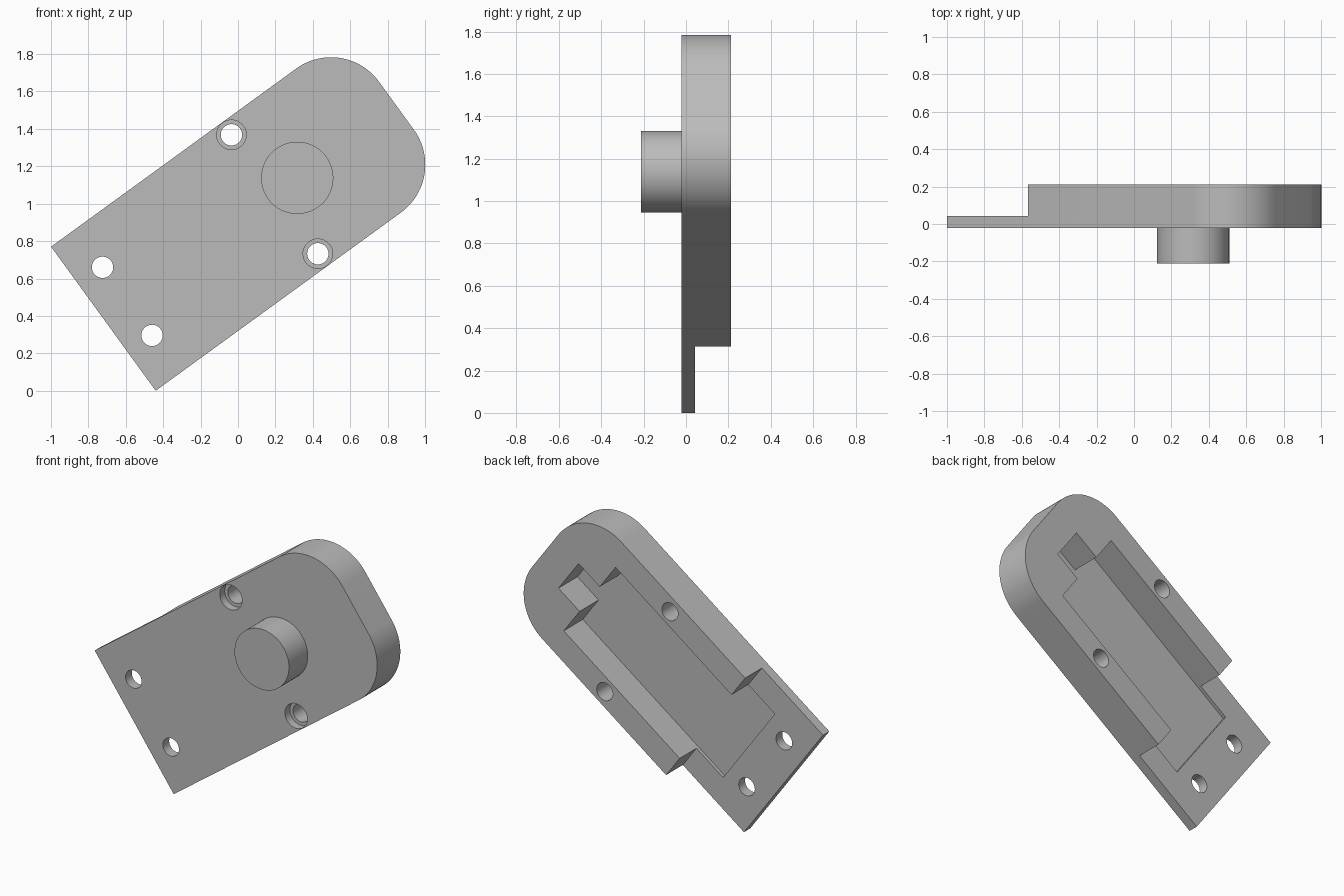
import bpy, bmesh
from math import radians, pi, cos, sin
from mathutils import Matrix, Vector

cube = bpy.data.objects.get("Cube")
if cube:
    bpy.data.objects.remove(cube, do_unlink=True)

# Main dimensions: u runs along the plate, v across it, y is depth
WIDTH, LENGTH, CORNER = 0.952, 1.937, 0.317
FRONT, LEDGE, BACK, FLOOR = -0.022, 0.042, 0.212, 0.02
STEP = 0.535
MID = WIDTH / 2

# Stand the plate upright and tilt it
PLACE = (Matrix.Translation((-0.44, 0, 0)) @ Matrix.Rotation(radians(-36), 4, "Y")
         @ Matrix.Rotation(radians(90), 4, "X"))

grey = bpy.data.materials.new("plain grey")
grey.use_nodes = True
colour = (0.5, 0.5, 0.5, 1)
grey.diffuse_color = colour
grey.node_tree.nodes["Principled BSDF"].inputs["Base Color"].default_value = colour


def extrude(name, outline, y0, y1):
    """Solid from a (u, v) outline, between two depths."""
    bm = bmesh.new()
    face = bm.faces.new([bm.verts.new((u, v, -y1)) for u, v in outline])
    moved = bmesh.ops.extrude_face_region(bm, geom=[face])["geom"]
    verts = [g for g in moved if isinstance(g, bmesh.types.BMVert)]
    bmesh.ops.translate(bm, verts=verts, vec=Vector((0, 0, y1 - y0)))
    bmesh.ops.recalc_face_normals(bm, faces=bm.faces)
    mesh = bpy.data.meshes.new(name)
    bm.to_mesh(mesh)
    bm.free()
    mesh.materials.append(grey)
    ob = bpy.data.objects.new(name, mesh)
    bpy.context.collection.objects.link(ob)
    ob.matrix_world = PLACE
    return ob


def arc(u, v, r, start, end, n):
    return [(u + r * cos(start + (end - start) * i / n),
             v + r * sin(start + (end - start) * i / n)) for i in range(n + 1)]


def disc(u, v, r, n=48):
    return arc(u, v, r, 0, 2 * pi, n)[:-1]


def box(u0, u1, v0, v1):
    return [(u0, v0), (u1, v0), (u1, v1), (u0, v1)]


def select_only(ob):
    bpy.ops.object.select_all(action="DESELECT")
    ob.select_set(True)
    bpy.context.view_layer.objects.active = ob


def cut(body, outline, y0, y1):
    cutter = extrude("cutter", outline, y0, y1)
    cutter.hide_render = True
    mod = body.modifiers.new("cut", "BOOLEAN")
    mod.operation, mod.solver, mod.object = "DIFFERENCE", "EXACT", cutter
    select_only(body)
    bpy.ops.object.modifier_apply(modifier=mod.name)
    bpy.data.objects.remove(cutter, do_unlink=True)


# Housing with two rounded corners
end = LENGTH - CORNER
outline = ([(0, 0)] + arc(end, CORNER, CORNER, -pi / 2, 0, 24)
           + arc(end, WIDTH - CORNER, CORNER, 0, pi / 2, 24) + [(0, WIDTH)])
housing = extrude("housing", outline, FRONT, BACK)

# Thin mounting ledge
cut(housing, box(-0.1, STEP, -0.1, WIDTH + 0.1), LEDGE, BACK + 0.1)

# Pocket with a narrow notch at its far end
half, notch = 0.312, 0.121
pocket = [(0.302, MID - half), (1.55, MID - half), (1.55, MID - notch), (1.735, MID - notch)]
pocket += [(u, WIDTH - v) for u, v in reversed(pocket)]
cut(housing, pocket, FLOOR, BACK + 0.1)

# Screw holes: plain on the ledge, counterbored through the side walls
for side in (-1, 1):
    cut(housing, disc(0.158, MID + side * 0.225, 0.057), FRONT - 0.1, BACK)
    wall_v = MID + side * 0.393
    cut(housing, disc(1.132, wall_v, 0.057), FRONT - 0.1, BACK + 0.1)
    cut(housing, disc(1.132, wall_v, 0.079), FRONT - 0.1, FRONT + 0.05)

# Round boss on the front
boss = extrude("front_boss", disc(1.281, MID, 0.193, 64), -0.212, FRONT + 0.01)

for ob in (housing, boss):
    select_only(ob)
    bpy.ops.object.shade_smooth_by_angle(angle=radians(30))
